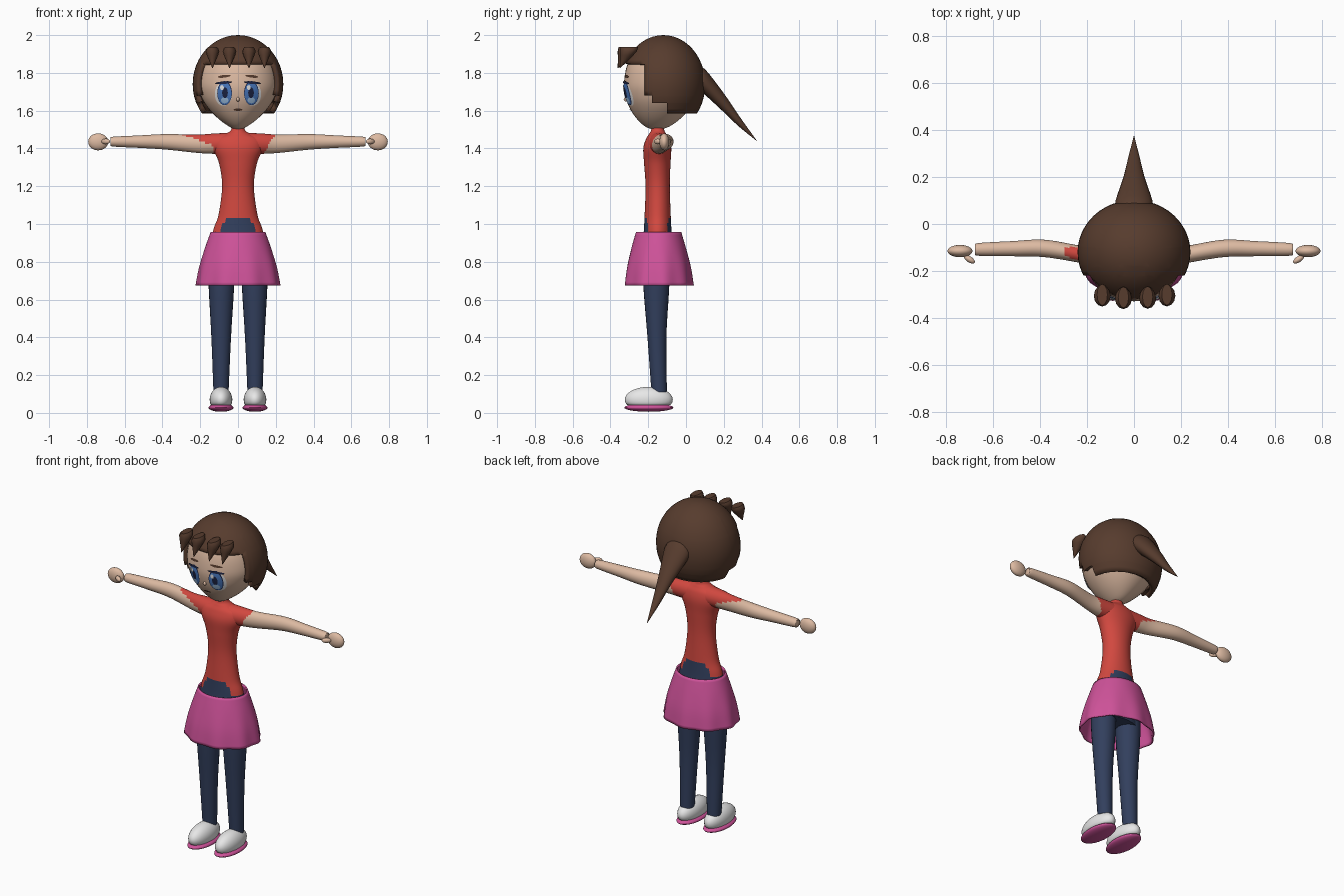
import bpy, bmesh, math
from mathutils import Vector, Matrix
from mathutils.bvhtree import BVHTree

if "Cube" in bpy.data.objects:
    bpy.data.objects.remove(bpy.data.objects["Cube"])

X, Y, Z = Vector((1, 0, 0)), Vector((0, 1, 0)), Vector((0, 0, 1))


def material(name, rgb):
    m = bpy.data.materials.new(name)
    m.diffuse_color = (*rgb, 1)
    m.use_nodes = True
    m.node_tree.nodes["Principled BSDF"].inputs["Base Color"].default_value = m.diffuse_color
    return m


SKIN = material("skin", (0.72, 0.49, 0.36))
HAIR = material("brown_hair", (0.095, 0.045, 0.027))
RED = material("red_shirt", (0.64, 0.065, 0.05))
NAVY = material("navy_trousers", (0.032, 0.05, 0.11))
PINK = material("pink_skirt", (0.62, 0.085, 0.32))
WHITE = material("white", (0.82, 0.82, 0.82))
BLUE = material("blue_iris", (0.07, 0.2, 0.55))
DARK = material("dark_pupil", (0.012, 0.018, 0.06))
LIGHT = material("pale_blue", (0.4, 0.62, 0.9))


def finish(bm, name, mats, rule=None, angle=45):
    bmesh.ops.recalc_face_normals(bm, faces=bm.faces)
    for f in bm.faces:
        f.smooth = True
        if rule:
            f.material_index = rule(f.calc_center_median())
    me = bpy.data.meshes.new(name)
    bm.to_mesh(me)
    bm.free()
    for m in mats:
        me.materials.append(m)
    me.set_sharp_from_angle(angle=math.radians(angle))
    ob = bpy.data.objects.new(name, me)
    bpy.context.collection.objects.link(ob)
    return ob


def spline(rows, k):
    """Smoothly resample rows of numbers, k steps per gap."""
    out = []
    for i in range(len(rows) - 1):
        a, b, c, d = (rows[max(0, min(len(rows) - 1, j))] for j in range(i - 1, i + 3))
        for s in range(k):
            t = s / k
            out.append([0.5 * (2 * q + (r - p) * t + (2 * p - 5 * q + 4 * r - w) * t * t
                               + (3 * q - p - 3 * r + w) * t ** 3)
                        for p, q, r, w in zip(a, b, c, d)])
    return out + [list(rows[-1])]


def loft(rows, U, V, n=24, k=4, caps=True, wave=None):
    """Tube through rings given as (x, y, z, radius_u, radius_v)."""
    bm = bmesh.new()
    rings = []
    for x, y, z, ru, rv in spline(rows, k):
        ring = []
        for i in range(n):
            a = 2 * math.pi * i / n
            w = wave(a, z) if wave else 1
            ring.append(bm.verts.new(Vector((x, y, z)) + w * (U * ru * math.cos(a) + V * rv * math.sin(a))))
        rings.append(ring)
    for r, s in zip(rings, rings[1:]):
        for i in range(n):
            bm.faces.new((r[i], r[(i + 1) % n], s[(i + 1) % n], s[i]))
    if caps:
        bm.faces.new(rings[0])
        bm.faces.new(rings[-1])
    return bm


def ball(center, radii, turn=0.0, seg=32, floor=None):
    bm = bmesh.new()
    bmesh.ops.create_uvsphere(bm, u_segments=seg, v_segments=seg // 2, radius=1)
    mat = Matrix.Translation(center) @ Matrix.Rotation(turn, 4, 'Z') @ Matrix.Diagonal((*radii, 1))
    bmesh.ops.transform(bm, matrix=mat, verts=bm.verts)
    if floor is not None:
        for v in bm.verts:
            v.co.z = max(v.co.z, floor)
    return bm


# Torso: red shirt, with trousers showing at the waist front and back
torso = [(0, -.15, .73, .135, .08), (0, -.15, .88, .142, .08), (0, -.15, .97, .13, .073),
         (0, -.15, 1.05, .103, .069), (0, -.15, 1.2, .084, .064), (0, -.152, 1.32, .1, .07),
         (0, -.152, 1.4, .132, .074), (0, -.15, 1.45, .125, .062), (0, -.15, 1.478, .065, .045),
         (0, -.15, 1.5, .036, .034), (0, -.15, 1.56, .03, .03)]
waist = lambda c: int(c.z < .95 or (c.z < 1.035 and abs(c.x) < .06 + (1.035 - c.z) * .55))
finish(loft(torso, X, Y, 40, 6), "torso", [RED, NAVY], waist)

# Skirt: open flared tube with soft folds
skirt = [(0, -.145, .957, .145, .12), (0, -.145, .87, .176, .145),
         (0, -.145, .77, .205, .169), (0, -.145, .675, .222, .182)]
fold = lambda a, z: 1 + .025 * math.sin(9 * a) * max(0, (.9 - z) / .225)
ob = finish(loft(skirt, X, Y, 72, 4, False, fold), "skirt", [PINK])
mod = ob.modifiers.new("thickness", 'SOLIDIFY')
mod.thickness = .008

for s, side in ((1, "left"), (-1, "right")):
    # Arm with a slanted short sleeve, reaching further along the top of one arm
    arm = [(.05 * s, -.148, 1.425, .058, .058), (.14 * s, -.14, 1.425, .046, .053),
           (.22 * s, -.13, 1.425, .037, .048), (.38 * s, -.104, 1.435, .037, .041),
           (.52 * s, -.105, 1.436, .032, .033), (.66 * s, -.108, 1.436, .027, .026),
           (.675 * s, -.108, 1.436, .018, .018)]
    if s > 0:
        sleeve = lambda c: int(abs(c.x) > .17 + .6 * (c.z - 1.43))
    else:
        sleeve = lambda c: int(abs(c.x) > .19 + 2.8 * max(-.02, c.z - 1.435))
    finish(loft(arm, Y, Z, 24, 8), side + "_arm", [RED, SKIN], sleeve)
    # Hand and thumb
    finish(ball((.74 * s, -.115, 1.435), (.053, .026, .045)), side + "_hand", [SKIN])
    finish(ball((.7 * s, -.15, 1.437), (.027, .013, .015), .6 * s, 16), side + "_thumb", [SKIN])
    # Trouser leg
    leg = [(.088 * s, -.157, .8, .07, .07), (.088 * s, -.157, .66, .067, .068),
           (.089 * s, -.154, .4, .052, .05), (.09 * s, -.142, .11, .04, .041)]
    finish(loft(leg, X, Y, 24, 4), side + "_leg", [NAVY])
    # Shoe and sole
    finish(ball((.09 * s, -.197, .07), (.06, .127, .068), floor=.04), side + "_shoe", [WHITE])
    finish(ball((.09 * s, -.197, .028), (.066, .13, .022)), side + "_sole", [PINK])

# Head: egg with a narrow chin
head = [(0, -.155, 1.497, .004, .004), (0, -.152, 1.515, .046, .062), (0, -.145, 1.56, .107, .118),
        (0, -.138, 1.62, .163, .163), (0, -.135, 1.68, .197, .187), (0, -.132, 1.75, .211, .196),
        (0, -.13, 1.85, .19, .178), (0, -.13, 1.93, .13, .12), (0, -.13, 1.965, .02, .02)]
bm = loft(head, X, Y, 40, 5)
surface = BVHTree.FromBMesh(bm)
finish(bm, "head", [SKIN])


def plate(name, x, z, rx, rz, lift, mat, tilt=0.0, n=24):
    """Elliptical patch laid on the face."""
    bm = bmesh.new()

    def put(r, a):
        p, q = rx * r * math.cos(a), rz * r * math.sin(a)
        px = x + p * math.cos(tilt) - q * math.sin(tilt)
        pz = z + p * math.sin(tilt) + q * math.cos(tilt)
        hit = surface.ray_cast(Vector((px, -2, pz)), Y)[0]
        return bm.verts.new((px, (hit.y if hit else -.3) - lift, pz))

    mid = put(0, 0)
    rings = [[put(r, 2 * math.pi * i / n) for i in range(n)] for r in (.35, .7, 1)]
    for i in range(n):
        j = (i + 1) % n
        bm.faces.new((mid, rings[0][i], rings[0][j]))
        for a, b in zip(rings, rings[1:]):
            bm.faces.new((a[i], b[i], b[j], a[j]))
    ob = finish(bm, name, [mat])
    if sum((f.normal.y for f in ob.data.polygons)) > 0:
        ob.data.flip_normals()


# Eyes, lashes and brows
for s, side in ((1, "left"), (-1, "right")):
    plate(side + "_eye_white", .077 * s, 1.688, .046, .062, .003, WHITE)
    plate(side + "_iris_rim", .071 * s, 1.693, .039, .064, .005, DARK)
    plate(side + "_iris", .071 * s, 1.691, .036, .06, .007, BLUE)
    plate(side + "_iris_glow", .071 * s, 1.655, .02, .016, .009, LIGHT)
    plate(side + "_pupil", .069 * s, 1.695, .015, .028, .009, DARK)
    plate(side + "_eye_glint", .071 * s - .014, 1.722, .01, .013, .011, WHITE)
    plate(side + "_lash", .076 * s, 1.748, .046, .007, .009, DARK, -.08 * s)
    plate(side + "_brow", .073 * s, 1.782, .035, .007, .004, HAIR, -.12 * s)
# Nose and mouth
finish(ball((0, -.318, 1.66), (.009, .012, .012), seg=12), "nose", [SKIN])
plate("mouth", 0, 1.605, .024, .006, .004, HAIR)

# Hair cap: a thick shell with a stepped cut around the face
bm = ball((0, -.12, 1.74), (.24, .222, .26), seg=48)
for co, no in [((0, 0, h), Z) for h in (1.85, 1.68, 1.64, 1.585)] + [((0, d, 0), Y) for d in (-.22, -.18, -.1)]:
    bmesh.ops.bisect_plane(bm, geom=bm.verts[:] + bm.edges[:] + bm.faces[:], plane_co=co, plane_no=no)
cut = []
for f in bm.faces:
    c = f.calc_center_median()
    if c.z < 1.585 or any(c.z < h and c.y < d for h, d in ((1.85, -.22), (1.68, -.18), (1.64, -.1))):
        cut.append(f)
bmesh.ops.delete(bm, geom=cut, context='FACES')
ob = finish(bm, "hair_cap", [HAIR])
mod = ob.modifiers.new("thickness", 'SOLIDIFY')
mod.thickness = .028

# Fringe spikes
for i, x in enumerate((-.135, -.045, .058, .14)):
    y = -.317 + abs(x) * .12
    spike = [(x, y, 1.937, .022, .045), (x, y - .005, 1.915, .036, .045),
             (x, y - .025, 1.87, .02, .024), (x, y - .05, 1.825, .001, .001)]
    finish(loft(spike, X, Y, 12, 2), "fringe_spike_%d" % i, [HAIR])

# Ponytail: curved tapering cone
tail = [(0, .07, 1.76, .075, .058), (0, .1, 1.752, .078, .068), (0, .2, 1.642, .045, .05),
        (0, .28, 1.545, .025, .029), (0, .375, 1.44, .001, .001)]
finish(loft(tail, X, Z, 20, 4), "ponytail", [HAIR])
